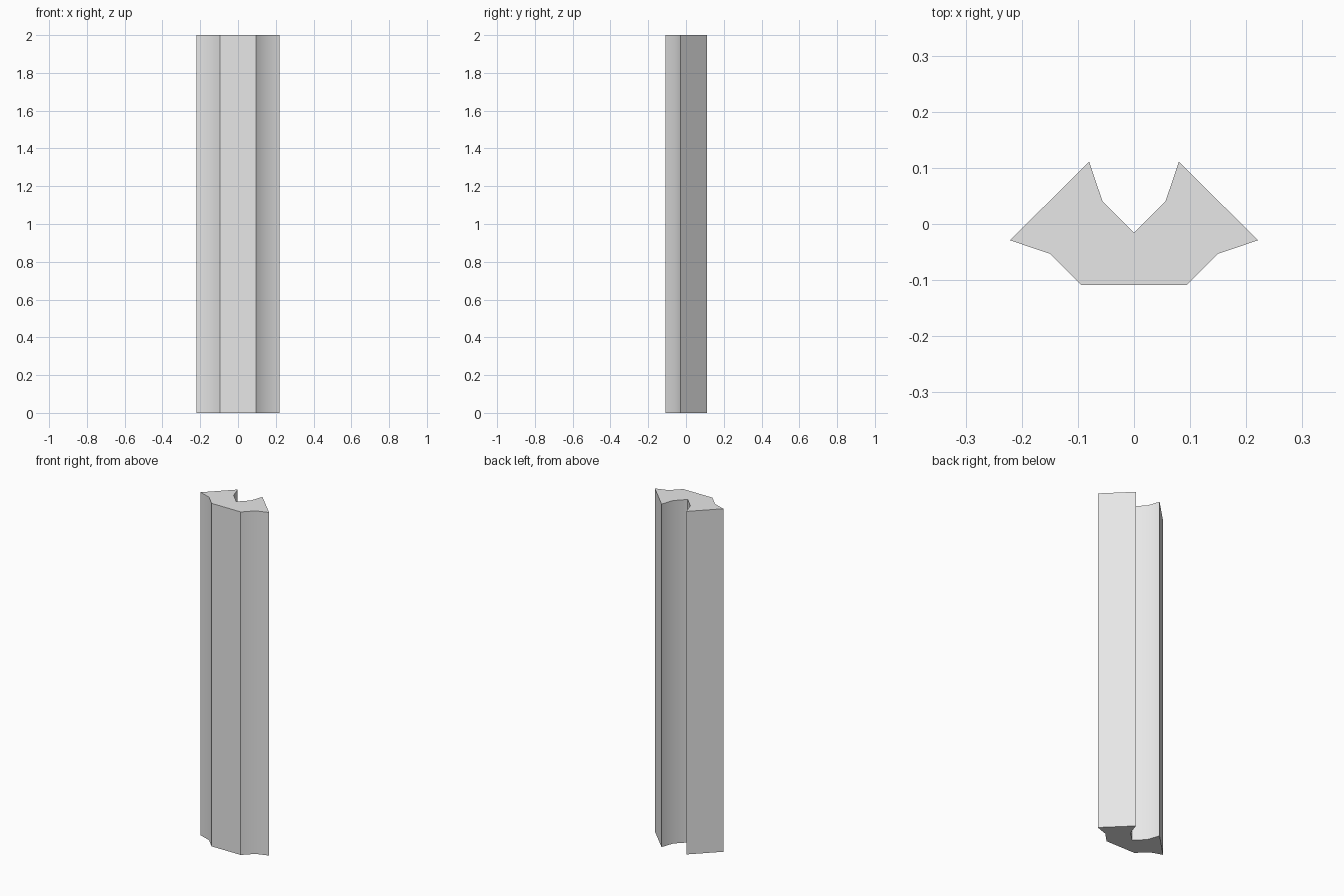
import bpy
import bmesh

cube = bpy.data.objects.get("Cube")
if cube:
    bpy.data.objects.remove(cube, do_unlink=True)

HEIGHT = 2.0

# Plain grey finish
grey = bpy.data.materials.new("light grey")
grey.use_nodes = True
colour = (0.8, 0.8, 0.8, 1.0)
grey.diffuse_color = colour
grey.node_tree.nodes["Principled BSDF"].inputs["Base Color"].default_value = colour

# Half cross-section, from the front corner round to the rear groove
half = [(0.094, -0.109), (0.15, -0.053), (0.221, -0.029),
        (0.08, 0.111), (0.056, 0.04)]
groove_bottom = (0.0, -0.016)
profile = half + [groove_bottom] + [(-x, y) for x, y in reversed(half)]

# Grooved post: the mirrored cross-section extruded upwards
bm = bmesh.new()
base = bm.faces.new([bm.verts.new((x, y, 0)) for x, y in profile])
extruded = bmesh.ops.extrude_face_region(bm, geom=[base], use_keep_orig=True)
top_verts = [g for g in extruded["geom"] if isinstance(g, bmesh.types.BMVert)]
bmesh.ops.translate(bm, verts=top_verts, vec=(0, 0, HEIGHT))
bmesh.ops.recalc_face_normals(bm, faces=bm.faces)
mesh = bpy.data.meshes.new("grooved_post")
bm.to_mesh(mesh)
bm.free()
mesh.materials.append(grey)

post = bpy.data.objects.new("grooved_post", mesh)
bpy.context.collection.objects.link(post)

# Soft flutes, crisp corners
bpy.ops.object.select_all(action='DESELECT')
post.select_set(True)
bpy.context.view_layer.objects.active = post
bpy.ops.object.shade_smooth_by_angle(angle=0.5236)
